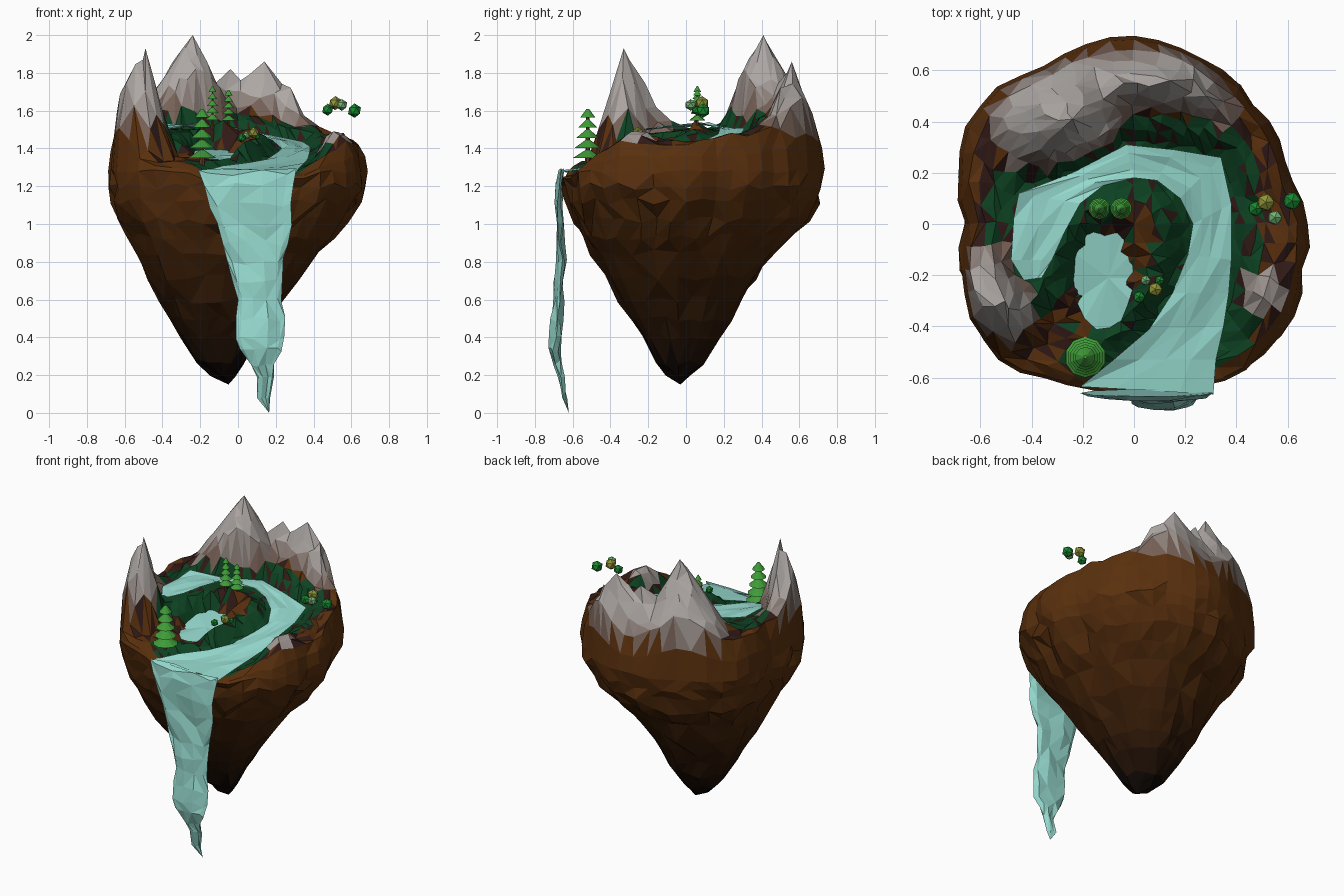
import bpy, bmesh, math, random
from mathutils import Vector

if "Cube" in bpy.data.objects:
    bpy.data.objects.remove(bpy.data.objects["Cube"])

random.seed(4)
J = random.uniform


def mat(name, col):
    m = bpy.data.materials.new(name)
    m.diffuse_color = (*col, 1)
    m.use_nodes = True
    m.node_tree.nodes["Principled BSDF"].inputs["Base Color"].default_value = m.diffuse_color
    return m


def lerp(a, b, t):
    return a + (b - a) * t


def finish(name, bm, mats):
    me = bpy.data.meshes.new(name)
    bmesh.ops.recalc_face_normals(bm, faces=bm.faces)
    bm.to_mesh(me)
    bm.free()
    for m in mats:
        me.materials.append(m)
    ob = bpy.data.objects.new(name, me)
    bpy.context.collection.objects.link(ob)
    return ob


BROWN, BLACK = Vector((.10, .029, .004)), Vector((.004, .002, .001))
SNOW, DIRT, GRASS = Vector((.42, .39, .37)), Vector((.03, .01, .008)), Vector((.004, .055, .016))
rock = [mat("rock_%d" % i, BLACK.lerp(BROWN, i / 10)) for i in range(11)]
snow = [mat("snow_%d" % i, BROWN.lerp(SNOW, i / 4)) for i in range(1, 5)]
land = rock + snow + [mat("dirt", DIRT), mat("grass", GRASS)]
water = mat("water", (.30, .69, .61))
leaf = mat("tree_leaf", (.05, .33, .04))
wood = mat("trunk_wood", (.12, .04, .015))

# Layout: island radius every 15 degrees, peaks (position, slopes -x +x -y +y), river banks, ground heights
OUT = [.69, .64, .66, .67, .69, .71, .735, .73, .72, .75, .75, .71,
       .66, .71, .73, .745, .70, .68, .665, .665, .70, .72, .72, .69]
PEAKS = [(-.49, -.33, 1.93, 1.7, 3.8, 3.2, 1.5), (-.24, .41, 2.0, 1.4, 1.9, 1.7, 1.7),
         (.14, .56, 1.86, .8, 1.3, 2.2, 2.6), (-.04, .55, 1.82, 1.5, 1.5, 2.4, 2.6),
         (.28, .50, 1.72, 1, 2, 2.2, 2.2), (-.57, -.2, 1.71, 1.8, 2.5, 1, 1.5), (.5, -.26, 1.52, 1.5, .8, .8, .6)]
BANKS = [(-.43, -.22, -.36, -.21, 1.50), (-.48, -.14, -.32, -.14, 1.51), (-.47, .02, -.27, -.03, 1.52),
         (-.45, .12, -.21, .08, 1.53), (-.24, .20, -.12, .15, 1.52), (-.03, .31, 0, .18, 1.50),
         (.16, .29, .09, .17, 1.47), (.34, .26, .18, .10, 1.44), (.38, .08, .23, 0, 1.41),
         (.38, -.14, .21, -.12, 1.38), (.37, -.27, .15, -.27, 1.35), (.35, -.40, .06, -.41, 1.32),
         (.32, -.53, -.08, -.53, 1.30), (.31, -.665, -.21, -.635, 1.275)]
GROUND = [(-.3, -.5, 1.33), (-.19, -.52, 1.33), (.42, -.55, 1.32), (.55, -.45, 1.38), (.6, 0, 1.43),
          (.45, 0, 1.44), (.55, .3, 1.47), (.62, .12, 1.44), (.3, .35, 1.52), (0, .38, 1.57),
          (-.1, .06, 1.54), (.05, .1, 1.5), (.1, -.1, 1.45), (.06, -.27, 1.44), (-.1, -.2, 1.34),
          (-.27, -.25, 1.42), (-.25, -.4, 1.36), (-.6, 0, 1.5), (-.6, .3, 1.52), (-.35, .6, 1.55),
          (0, .66, 1.5), (.4, .5, 1.51), (-.5, -.52, 1.33)]
POND = (-.12, -.21, .115, .20)


def pond_z(y):
    return 1.365 + .15 * (y + .21)


def rim(a):
    u = (math.degrees(a) % 360) / 15
    i = int(u)
    return lerp(OUT[i % 24], OUT[(i + 1) % 24], u - i)


def river_at(x, y):
    # distance outside the river and its level at the nearest point
    best = (9, 1.3)
    p = Vector((x, y))
    for r, s in zip(BANKS, BANKS[1:]):
        for k in range(4):
            ax, ay, bx, by, z = (lerp(r[i], s[i], k / 4) for i in range(5))
            A, B = Vector((ax, ay)), Vector((bx, by))
            t = min(1, max(0, (p - A).dot(B - A) / (B - A).length_squared))
            best = min(best, ((p - A.lerp(B, t)).length - .02, z))
    return best


def height(x, y):
    ws = zs = 0
    for gx, gy, gz in GROUND:
        w = 1 / ((x - gx) ** 2 + (y - gy) ** 2 + .002) ** 2
        ws += w
        zs += w * gz
    h = zs / ws
    for px, py, pz, l, r, f, b in PEAKS:
        h = max(h, pz - math.hypot((x - px) * (r if x > px else l), (y - py) * (b if y > py else f)))
    h += J(-.015, .015)
    d, z = river_at(x, y)
    h = lerp(z - .025, h, min(1, max(0, d / .06)))
    cx, cy, rx, ry = POND
    e = math.hypot((x - cx) / rx, (y - cy) / ry)
    return lerp(pond_z(y) - .03, h, min(1, max(0, (e - .9) / .35)))


# Floating island: tapering rock below, sculpted land above, fewer sides toward both centres
SEG = 48
BELOW = [(.21, .10, -.08, -.04), (.27, .18, -.10, -.04), (.40, .30, -.10, -.03), (.50, .38, -.095, -.04),
         (.60, .465, -.09, -.045), (.72, .58, -.07, -.045), (.85, .70, -.05, -.04), (.93, .79, -.04, -.02),
         (1.02, .88, -.03, 0), (1.12, .95, -.01, 0), (1.2, .98, 0, 0)]
TOP = [.93, .87, .81, .75, .69, .63, .57, .51, .45, .39, .33, .27, .20, .12]
bm = bmesh.new()
rings = []


def angles(n):
    return [2 * math.pi * i / n for i in range(n)]


for z, s, cx, cy in BELOW:
    rings.append([bm.verts.new((cx + rim(a) * s * q * math.cos(a), cy + rim(a) * s * q * math.sin(a), z + J(-.02, .02)))
                  for a in angles(12 if s < .25 else 24 if s < .75 else 48) for q in [J(.97, 1.03)]])
edge, lip = [], []
for a in angles(SEG):
    R, c, s = rim(a) * J(.98, 1.015), math.cos(a), math.sin(a)
    h = height(R * .93 * c, R * .93 * s)
    zr = min(1.28, h - .03) + J(-.015, .015)
    edge.append(bm.verts.new((R * c, R * s, zr)))
    lip.append(bm.verts.new((R * .98 * c, R * .98 * s, lerp(zr, h, .5))))
rings += [edge, lip]
land_start = len(rings)
for t in TOP:
    row = []
    for a in angles(12 if t < .25 else 24 if t < .4 else 48):
        b = a + J(-.03, .03)
        r = rim(a) * (t + J(-.012, .012))
        x, y = r * math.cos(b), r * math.sin(b)
        row.append(bm.verts.new((x, y, height(x, y))))
    rings.append(row)
for p in PEAKS[:5]:
    v = min((v for r in rings[land_start:] for v in r), key=lambda v: math.hypot(v.co.x - p[0], v.co.y - p[1]))
    v.co = p[:3]


def bridge(r0, r1):
    if len(r0) < len(r1):
        r0, r1 = r1, r0
    n, m = len(r0), len(r1)
    for i in range(m):
        j = (i + 1) % m
        if n == 2 * m:
            a, b, c = r0[2 * i], r0[2 * i + 1], r0[(2 * i + 2) % n]
            for tri in ((a, b, r1[i]), (b, r1[j], r1[i]), (b, c, r1[j])):
                bm.faces.new(tri)
            continue
        q = [r0[i], r0[j], r1[j], r1[i]]
        if random.random() < .5:
            q = q[1:] + q[:1]
        bm.faces.new((q[0], q[1], q[2]))
        bm.faces.new((q[0], q[2], q[3]))


for r0, r1 in zip(rings, rings[1:]):
    bridge(r0, r1)
for ring, co in ((rings[0], (-.05, -.03, .15)), (rings[-1], (0, 0, 1.47))):
    tip = bm.verts.new(co)
    for i in range(len(ring)):
        bm.faces.new((ring[i], ring[(i + 1) % len(ring)], tip))
top_verts = set(v for r in rings[land_start:] for v in r) | {tip}
for f in bm.faces:
    c = f.calc_center_median()
    k = max(0, min(10, int((c.z - .2) * 10)))
    near = max(p[2] - 1.6 * math.hypot(c.x - p[0], c.y - p[1]) for p in PEAKS[:6])
    low = 1.6 if c.y > 0 and c.xy.length < .5 else 1.5
    if c.z > low and near > 1.5:
        k = 11 + max(0, min(3, int((c.z - low) * 22)))
    elif all(v in top_verts for v in f.verts):
        d = river_at(c.x, c.y)[0]
        if math.hypot(c.x - .5, c.y + .26) < .09:
            k = 13
        elif d < .1 or random.random() < .25 and c.xy.length < .5:
            k = 15 if random.random() < .15 else 16
        elif random.random() < .4:
            k = 15
    f.material_index = k
finish("floating_island", bm, land)

# River ribbon spiralling down to the front lip
bm = bmesh.new()
rows = []
for x0, y0, x1, y1, z in BANKS:
    rows.append([bm.verts.new((lerp(x0, x1, i / 4), lerp(y0, y1, i / 4), z + J(-.01, .01))) for i in range(5)])
for r, s in zip(rows, rows[1:]):
    for i in range(4):
        bm.faces.new((r[i], r[i + 1], s[i + 1]))
        bm.faces.new((r[i], s[i + 1], s[i]))
finish("river", bm, [water])

# Waterfall: flattened tube with ragged folds (height, left, right, depth centre, thickness)
FALL = [(1.275, -.21, .31, -.66, .03), (1.2, -.18, .295, -.67, .03), (1.1, -.15, .28, -.672, .03),
        (1.0, -.11, .285, -.67, .03), (.9, -.08, .265, -.665, .03), (.8, -.06, .24, -.66, .05),
        (.7, -.03, .235, -.67, .05), (.6, 0, .23, -.675, .05), (.5, -.01, .25, -.68, .06),
        (.4, -.01, .245, -.69, .07), (.33, .01, .23, -.695, .07), (.26, .06, .19, -.68, .04),
        (.19, .10, .19, -.66, .02), (.08, .10, .17, -.64, .012)]
bm = bmesh.new()
rows = []
for z, l, r, y, th in FALL:
    rows.append([bm.verts.new((lerp(l, r, .5 - .5 * math.cos(a)), y - th * .5 * math.sin(a) + J(-.012, .012) * (z < 1.25),
                               z + J(-.02, .02) * (z > .2))) for a in angles(10)])
for r, s in zip(rows, rows[1:]):
    bridge(r, s)
bm.faces.new(rows[0])
tip = bm.verts.new((.165, -.62, 0))
for i in range(10):
    bm.faces.new((rows[-1][i], rows[-1][(i + 1) % 10], tip))
finish("waterfall", bm, [water])

# Pond in the middle of the spiral
bm = bmesh.new()
cx, cy, rx, ry = POND
mid = bm.verts.new((cx + .02, cy, pond_z(cy)))
ring = []
for a in angles(14):
    q = J(1.0, 1.06)
    y = cy + ry * q * math.sin(a)
    ring.append(bm.verts.new((cx + rx * q * math.cos(a), y, pond_z(y) + J(-.004, .012))))
for i in range(14):
    bm.faces.new((ring[i], ring[(i + 1) % 14], mid))
finish("pond", bm, [water])


# Pine trees: trunk with stacked shallow cones
def pine(name, x, y, z0, z1, rad, tiers=5):
    bm = bmesh.new()

    def cone(r0, r1, lo, hi, n, k):
        g = bmesh.ops.create_cone(bm, cap_ends=True, segments=n, radius1=r0, radius2=r1, depth=hi - lo)["verts"]
        bmesh.ops.translate(bm, verts=g, vec=(x, y, (lo + hi) / 2))
        for f in {f for v in g for f in v.link_faces}:
            f.material_index = k
    H = z1 - z0
    cone(rad * .2, rad * .1, z0 - .04, z1 - H * .1, 6, 1)
    for i in range(tiers):
        lo = z0 + H * (.1 + .74 * i / (tiers - 1))
        cone(rad * (1 - .5 * i / (tiers - 1)), rad * .08, lo, lo + H * .16, 10, 0)
    finish(name, bm, [leaf, wood])


pine("pine_front", -.19, -.52, 1.32, 1.61, .08, 5)
pine("pine_back_left", -.135, .06, 1.53, 1.73, .042)
pine("pine_back_right", -.05, .06, 1.53, 1.71, .042)

# Round bushes: inner knoll group and hovering group
tones = [mat("bush_green", (.01, .25, .03)), mat("bush_olive", (.28, .30, .04)), mat("bush_mint", (.17, .45, .17))]
for i, (x, y, z, r, k) in enumerate([(.02, -.285, 1.455, .025, 0), (.083, -.255, 1.483, .03, 1), (.045, -.22, 1.47, .022, 2),
                                     (.10, -.22, 1.465, .02, 0), (.475, .06, 1.605, .032, 0), (.515, .085, 1.64, .037, 1),
                                     (.55, .025, 1.63, .031, 2), (.617, .09, 1.6, .038, 0)]):
    bm = bmesh.new()
    g = bmesh.ops.create_icosphere(bm, subdivisions=1, radius=r)["verts"]
    bmesh.ops.translate(bm, verts=g, vec=(x, y, z))
    finish("bush_%d" % (i + 1), bm, [tones[k]])
